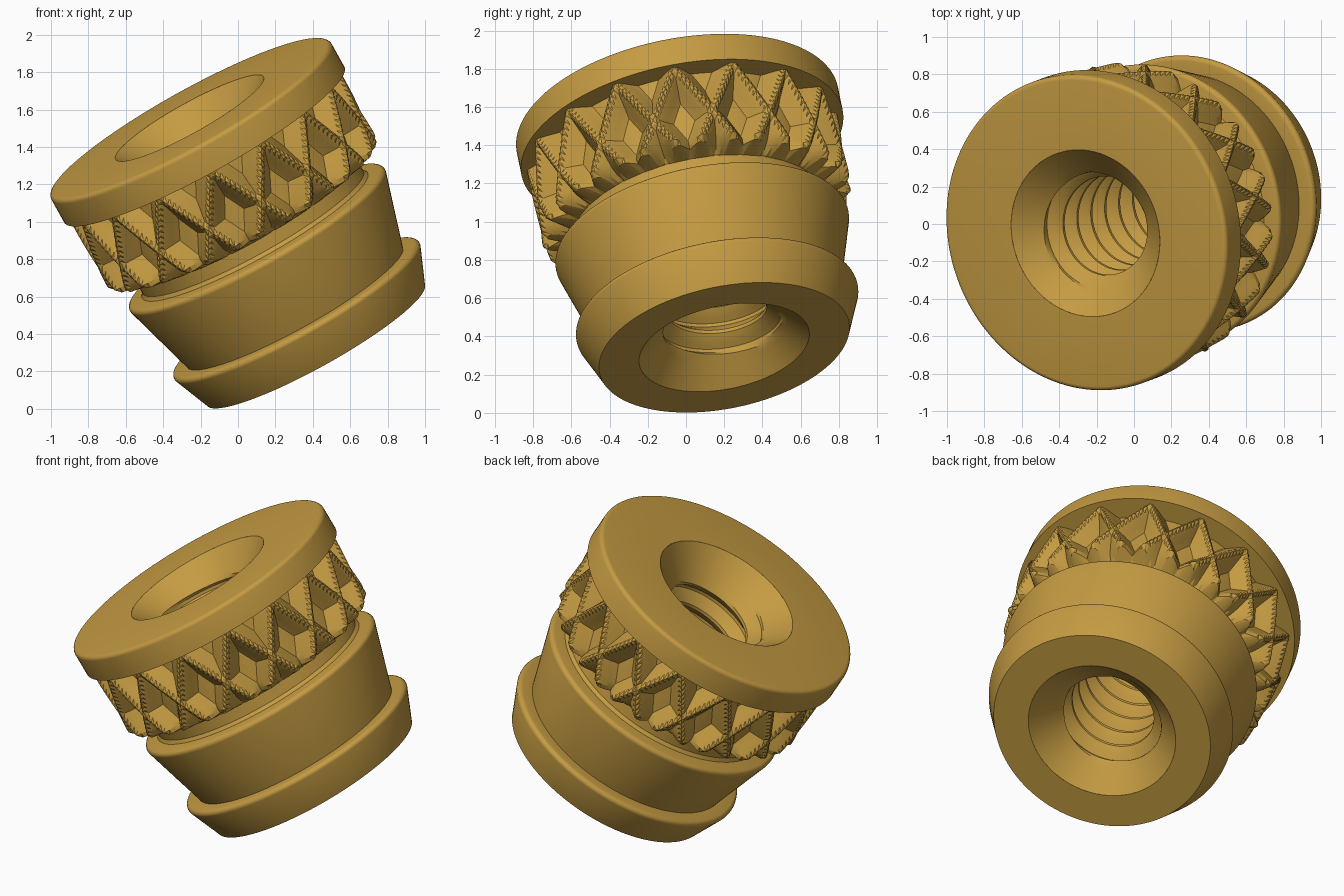
import bpy, bmesh, math
from mathutils import Vector, Matrix

if "Cube" in bpy.data.objects:
    bpy.data.objects.remove(bpy.data.objects["Cube"])

# Tilted frame of the insert: local z runs from the bottom face to the flange
axis = Vector((-0.479, -0.177, 0.86)).normalized()
e1 = (Vector((1, 0, 0)) - axis * axis.x).normalized()
e2 = axis.cross(e1)
frame = Matrix((e1, e2, axis)).transposed().to_4x4()
frame.translation = Vector((0.416, 0.2, 0.342))
L = 1.41
TAU = 2 * math.pi

brass = bpy.data.materials.new("brass")
brass.diffuse_color = (0.56, 0.33, 0.055, 1)
brass.use_nodes = True
brass.node_tree.nodes["Principled BSDF"].inputs["Base Color"].default_value = brass.diffuse_color


def surface(name, rows, cols, point, angle=25, flip=False):
    """Grid surface: point(i, j) -> (angle, radius, height)."""
    bm = bmesh.new()
    grid = []
    for j in range(rows):
        line = []
        for i in range(cols + 1):
            t, r, s = point(i, j)
            line.append(bm.verts.new((r * math.cos(t), r * math.sin(t), s)))
        grid.append(line)
    for j in range(rows - 1):
        for i in range(cols):
            a, b = grid[j][i], grid[j][i + 1]
            c, d = grid[j + 1][i + 1], grid[j + 1][i]
            tris = ((a, b, c), (a, c, d)) if (i + j) % 2 == 0 else ((a, b, d), (b, c, d))
            for f in tris:
                bm.faces.new(f[::-1] if flip else f)
    bmesh.ops.remove_doubles(bm, verts=bm.verts, dist=1e-4)
    bmesh.ops.dissolve_degenerate(bm, dist=1e-4, edges=bm.edges)
    me = bpy.data.meshes.new(name)
    bm.to_mesh(me)
    bm.free()
    ob = bpy.data.objects.new(name, me)
    bpy.context.collection.objects.link(ob)
    me.materials.append(brass)
    ob.matrix_world = frame
    bpy.ops.object.select_all(action='DESELECT')
    ob.select_set(True)
    bpy.context.view_layer.objects.active = ob
    bpy.ops.object.shade_smooth_by_angle(angle=math.radians(angle))
    return ob


def lathe(name, profile, cols=128):
    return surface(name, len(profile), cols,
                   lambda i, j: (TAU * i / cols, *profile[j]))


def fillet(r, s, rad, start=-15):
    """Rounded outer corner ending on a flat top at height s."""
    out = []
    for k in range(6):
        a = math.radians(start + (90 - start) * k / 5)
        out.append((r - rad + rad * math.cos(a), s - rad + rad * math.sin(a)))
    return out


# Lower body: bottom face, flared ring, tapered barrel, neck
lathe("body", [(0.453, 0), (0.666, 0)]
      + fillet(0.75, 0.235, 0.025) + [(0.66, 0.235)]
      + fillet(0.78, 0.675, 0.025) + [(0.69, 0.68), (0.675, 0.70), (0.675, 0.85)])

# Flange with rounded upper rim
lathe("flange", [(0.68, 1.245), (0.857, 1.245)]
      + fillet(0.857, L, 0.025, 0) + [(0.453, L)])

# Cross-ribbed grip band: two families of helical ribs leaving diamond pockets
COUNT, SUB, TOP, BOT, HIGH, LOW = 16, 20, 1.247, 0.79, 0.825, 0.725
PERIOD = 0.56
K_ROWS = int(SUB * (TOP - BOT) / PERIOD) + 1


def rib(u):
    d = abs(u - round(u)) * 2
    return max(0.0, min(1.0, 1.15 - d / 0.5))


def knurl(i, j):
    t = 0.045 + TAU * i / (COUNT * SUB)
    if j >= K_ROWS:                       # lower end closes onto the neck
        return t, 0.67, BOT - 0.02
    u, v = i / SUB, j / SUB
    s = TOP - v * PERIOD
    h = max(rib(u + v), rib(u - v))
    r = LOW + (HIGH - LOW) * h
    drop = max(0.0, BOT + 0.05 - s)       # rounded lower shoulder
    return t, r - 16 * drop * drop, s


surface("grip_band", K_ROWS + 1, COUNT * SUB, knurl, 22, flip=True)

# Threaded bore with a countersink at each end
PITCH, STEP, SEGS = 0.155, 8, 72
SHAPE = (0.262, 0.262, 0.28, 0.303, 0.327, 0.327, 0.303, 0.28)


def bore(i, j):
    s = (j / STEP - 1 + i / SEGS) * PITCH
    s = min(max(s, 0), L)
    sink = 0.453 - min(s, L - s)
    return TAU * i / SEGS, max(sink, SHAPE[j % STEP]), s


surface("threaded_bore", int((L / PITCH + 2) * STEP) + 1, SEGS, bore, 25, flip=True)
